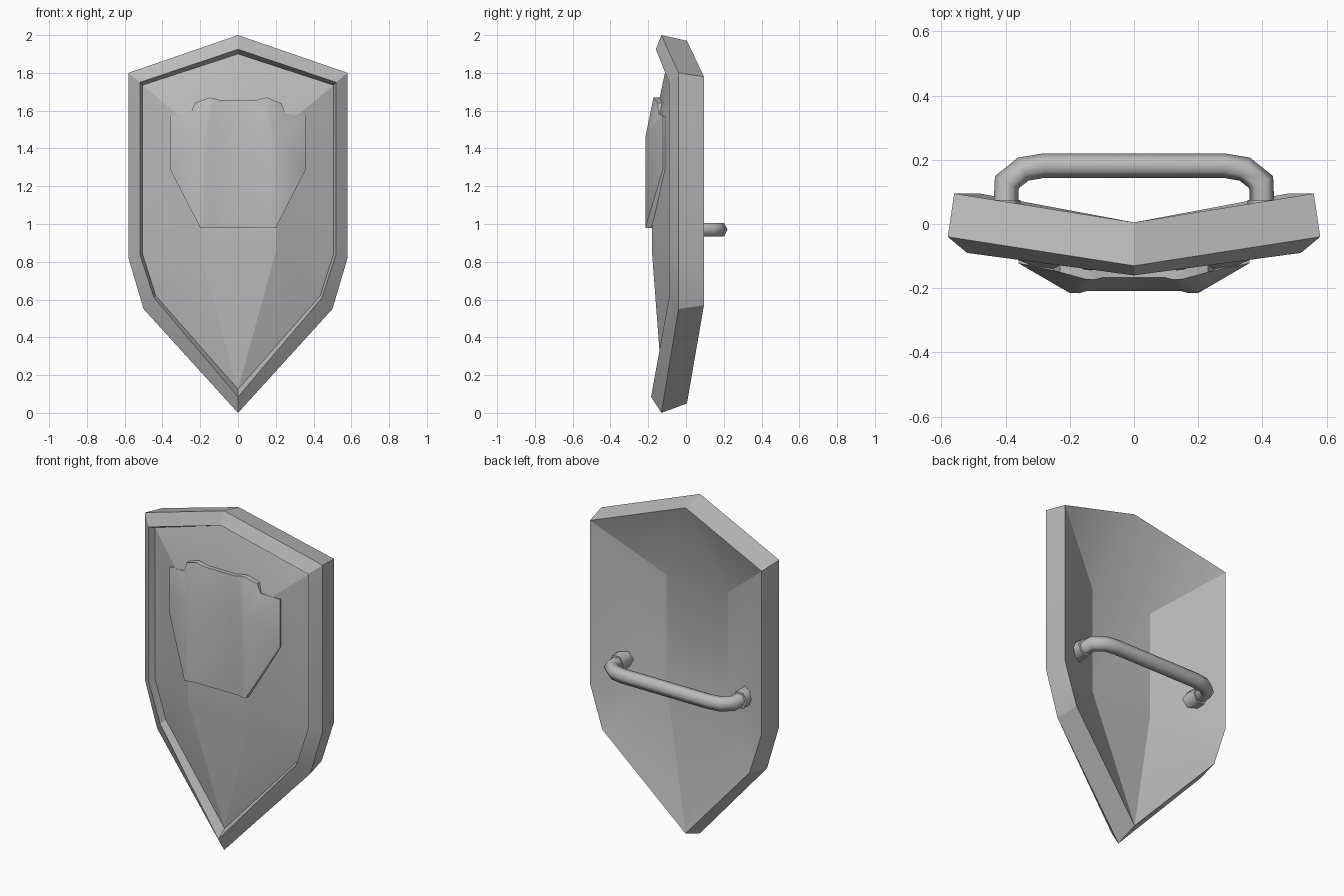
import bpy, bmesh, math
from mathutils import Vector

cube = bpy.data.objects.get("Cube")
if cube:
    bpy.data.objects.remove(cube, do_unlink=True)

# One plain grey metal
steel = bpy.data.materials.new("grey_steel")
steel.use_nodes = True
GREY = (0.5, 0.5, 0.5, 1)
steel.diffuse_color = GREY
steel.node_tree.nodes["Principled BSDF"].inputs["Base Color"].default_value = GREY


def finish(name, bm, angle):
    bmesh.ops.recalc_face_normals(bm, faces=bm.faces)
    mesh = bpy.data.meshes.new(name)
    bm.to_mesh(mesh)
    bm.free()
    mesh.materials.append(steel)
    obj = bpy.data.objects.new(name, mesh)
    bpy.context.collection.objects.link(obj)
    bpy.ops.object.select_all(action='DESELECT')
    obj.select_set(True)
    bpy.context.view_layer.objects.active = obj
    bpy.ops.object.shade_smooth_by_angle(angle=math.radians(angle))
    return obj


def bridge(bm, a, b):
    for i in range(len(a)):
        j = (i + 1) % len(a)
        bm.faces.new((a[i], a[j], b[j], b[i]))


# Shield body: nested outlines from the back edge, over the rim, to the front panel
def outline(bm, half):
    full = half + [(-x, y, z) for x, y, z in half[-2:0:-1]]
    return [bm.verts.new(p) for p in full]


def outline_points(width, y_mid, y_side, y_tip, top, shoulder, waist, low_x, low, tip):
    return [(0, y_mid, top), (width, y_side, shoulder), (width, y_side, waist),
            (low_x, y_side, low), (0, y_tip, tip)]


def facets(bm, ring, y):
    """Close a ring with a flat middle strip and slanting facets."""
    tr, br, bl, tl = [bm.verts.new((x, y, z)) for x, z in
                      ((.2, 1.48), (.2, .85), (-.2, .85), (-.2, 1.48))]
    top, r1, r2, r3, tip, l3, l2, l1 = ring
    bm.faces.new((tl, tr, br, bl))
    bm.faces.new((top, tr, tl))
    bm.faces.new((tip, bl, br))
    for a, b, c, d, e in ((r1, r2, r3, tr, br), (l1, l2, l3, tl, bl)):
        bm.faces.new((top, a, d))
        bm.faces.new((a, b, e, d))
        bm.faces.new((b, c, e))
        bm.faces.new((c, tip, e))


bm = bmesh.new()
rings = [outline(bm, outline_points(*r)) for r in (
    (.56, .005, .095, .005, 1.97, 1.78, .82, .48, .57, .05),
    (.58, -.13, -.04, -.13, 2.0, 1.8, .82, .5, .55, 0),
    (.52, -.16, -.09, -.185, 1.925, 1.75, .84, .445, .61, .085),
    (.505, -.09, -.05, -.125, 1.9, 1.735, .84, .435, .62, .125))]
for a, b in zip(rings, rings[1:]):
    bridge(bm, a, b)
facets(bm, rings[0], -.105)
facets(bm, rings[-1], -.18)
finish("shield_body", bm, 20)

# Raised plate on the front, folded along its middle strip
bm = bmesh.new()
half = [(.2, -.215, 1.46), (.15, -.172, 1.67), (.23, -.15, 1.64), (.25, -.145, 1.585),
        (.36, -.122, 1.57), (.36, -.122, 1.29), (.2, -.215, .98)]
right = [bm.verts.new(p) for p in half]
left = [bm.verts.new((-x, y, z)) for x, y, z in half]
middle = [bm.faces.new((left[0], right[0], right[6], left[6])),
          bm.faces.new((left[1], right[1], right[0], left[0]))]
for side in (right, left):
    for i in range(1, 6):
        bm.faces.new((side[0], side[i], side[i + 1]))
bmesh.ops.recalc_face_normals(bm, faces=bm.faces)
if middle[0].normal.y > 0:
    bmesh.ops.reverse_faces(bm, faces=bm.faces)
# Shallow framed recess in the middle strip
bmesh.ops.inset_region(bm, faces=middle, thickness=.03, depth=0)
bmesh.ops.inset_region(bm, faces=middle, thickness=.025, depth=-.008)
back = bmesh.ops.extrude_face_region(bm, geom=bm.faces[:])
bmesh.ops.translate(bm, vec=(0, .03, 0),
                    verts=[g for g in back["geom"] if isinstance(g, bmesh.types.BMVert)])
finish("front_plate", bm, 35)


# Six-sided tube swept along a path lying flat at handle height
def tube(name, path, radius, z=.97, sides=6):
    bm = bmesh.new()
    pts = [Vector((x, y, z)) for x, y in path]
    loops = []
    for i, p in enumerate(pts):
        before = (p - pts[i - 1]).normalized() if i else Vector()
        after = (pts[i + 1] - p).normalized() if i < len(pts) - 1 else Vector()
        along = (before + after).normalized()
        across = along.cross(Vector((0, 0, 1)))
        stretch = 1 / max(along.dot(after if i == 0 else before), .5)
        loops.append([bm.verts.new(p + across * radius * stretch * math.cos(t)
                                   + Vector((0, 0, radius * 1.1 * math.sin(t))))
                      for t in (math.tau * k / sides for k in range(sides))])
    for a, b in zip(loops, loops[1:]):
        bridge(bm, a, b)
    bm.faces.new(loops[0])
    bm.faces.new(loops[-1])
    finish(name, bm, 65)


# Back grip with a collar at each end
bend = [(.402, -.01), (.396, .13), (.345, .171), (.28, .182)]
tube("handle", bend + [(-x, y) for x, y in reversed(bend)], .038)
for side, sign in (("left", 1), ("right", -1)):
    tube(side + "_handle_collar", [(sign * .402, -.03), (sign * .402, .075)], .048)
